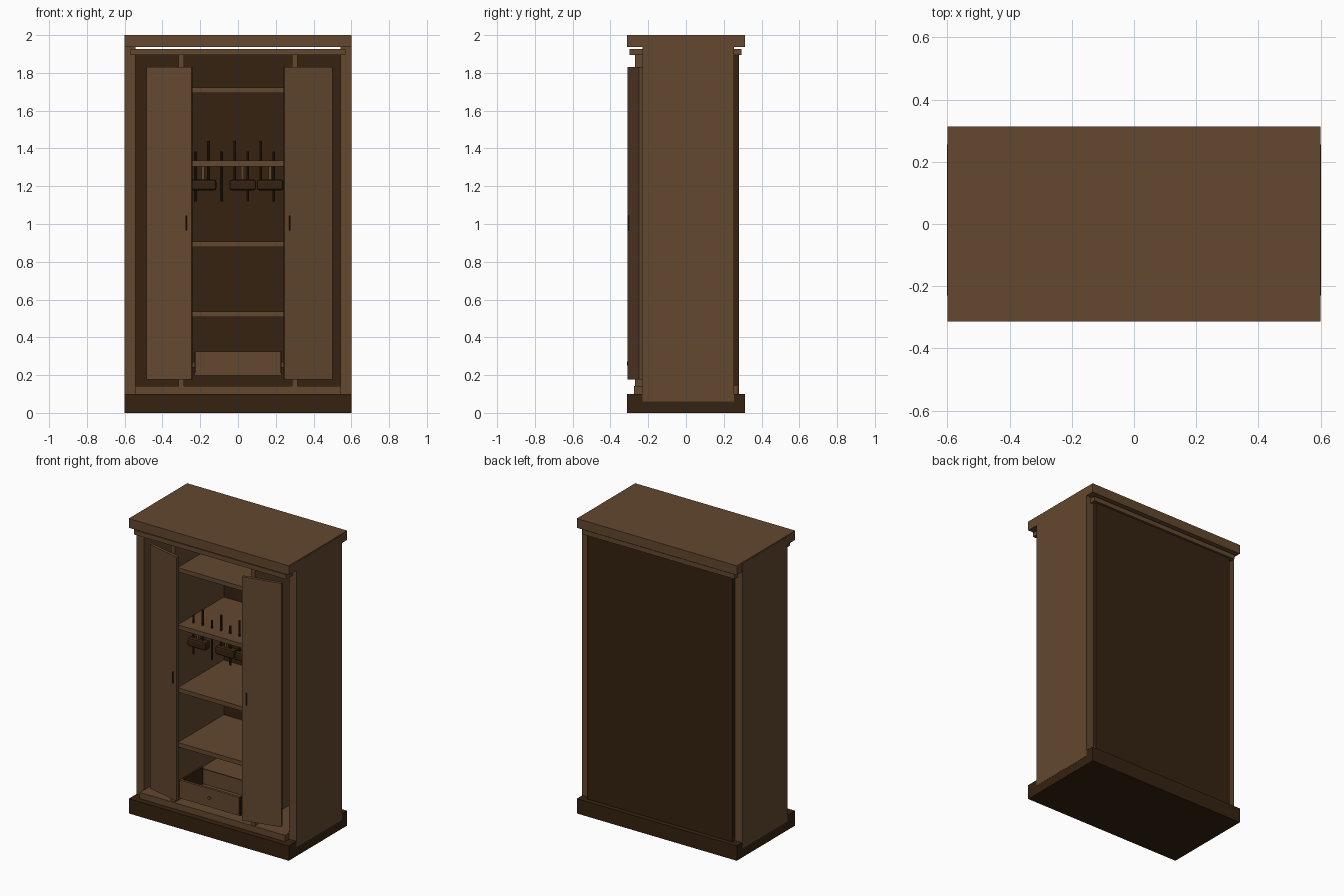
import bpy
import math
from mathutils import Vector

cube = bpy.data.objects.get("Cube")
if cube:
    bpy.data.objects.remove(cube, do_unlink=True)


def material(name, rgb):
    m = bpy.data.materials.new(name)
    m.use_nodes = True
    m.diffuse_color = (*rgb, 1)
    m.node_tree.nodes["Principled BSDF"].inputs["Base Color"].default_value = (*rgb, 1)
    return m


brown = material("warm_brown_wood", (0.125, 0.064, 0.028))
dark = material("dark_brown_wood", (0.036, 0.016, 0.005))


def box(name, x, y, z, mat=brown):
    """Box from (min, max) pairs on each axis."""
    bpy.ops.mesh.primitive_cube_add(size=1)
    o = bpy.context.object
    o.name = name
    for v in o.data.vertices:
        v.co = Vector([r[0] if c < 0 else r[1] for c, r in zip(v.co, (x, y, z))])
    o.data.materials.append(mat)
    return o


def cylinder(name, pos, radius, length, mat, rotation=(0, 0, 0), sides=10):
    bpy.ops.mesh.primitive_cylinder_add(vertices=sides, radius=radius, depth=length,
                                        location=pos, rotation=rotation)
    o = bpy.context.object
    o.name = name
    o.data.materials.append(mat)
    bpy.ops.object.shade_smooth_by_angle()
    return o


# Carcass
box("base", (-.6, .6), (-.313, .313), (0, .1), dark)
box("top_slab", (-.6, .6), (-.313, .313), (1.937, 2))
box("cornice", (-.57, .57), (-.3, .295), (1.895, 1.926))
box("floor_board", (-.545, .545), (-.275, .272), (.101, .143))
box("back_panel", (-.545, .545), (.255, .28), (.1, 1.895), dark)
for side, s in (("right", -1), ("left", 1)):
    box(side + "_side_panel", sorted((s * .543, s * .601)), (-.23, .255), (.06, 1.99))
    box(side + "_partition", sorted((s * .285, s * .315)), (-.27, .255), (.143, 1.895))

# Shelves
for i, z in enumerate((.522, .893, 1.32, 1.708)):
    box(f"shelf_{i + 1}", (-.285, .285), (-.238, .255), (z - .015, z + .015))
box("drawer_shelf", (-.285, .285), (-.05, .255), (.24, .27))

# Doors, slightly open, hinged at the outer edges
for side, s, outer in (("right", -1, .485), ("left", 1, .5)):
    hinge = Vector((s * outer, -.25, 0))
    free = Vector((s * .245, -.309, 0))
    span = free - hinge
    angle = math.atan2(span.y, span.x)
    back = (-.02, 0) if s > 0 else (0, .02)
    door = box(side + "_door", (0, span.length), back, (.177, 1.83))
    door.location, door.rotation_euler.z = hinge, angle
    at = span.length - .03
    front = (0, .006) if s > 0 else (-.006, 0)
    handle = box(side + "_door_handle", (at - .004, at + .004), front, (.965, 1.045), dark)
    handle.location, handle.rotation_euler.z = hinge, angle

# Drawer, pulled forward
box("drawer_front", (-.222, .222), (-.305, -.288), (.205, .325))
box("drawer_bottom", (-.228, .228), (-.3, -.055), (.198, .21))
for side, s in (("right", -1), ("left", 1)):
    box(side + "_drawer_side", sorted((s * .215, s * .229)), (-.3, -.062), (.2, .324), dark)
box("drawer_back", (-.215, .215), (-.066, -.056), (.21, .31))
cylinder("drawer_knob", (0, -.308, .262), .011, .008, brown, (math.pi / 2, 0, 0))

# Pegs standing through the tool shelf, alternately low and high
for i in range(7):
    low, high = ((1.18, 1.44) if i % 2 else (1.12, 1.385))
    cylinder(f"peg_{i + 1}", (-.225 + i * .069, -.155, (low + high) / 2),
             .007, high - low, dark, sides=8)

# Hanging blocks under the tool shelf
for i, x in enumerate((-.185, .025, .17)):
    block = box(f"hanging_block_{i + 1}", (x - .07, x + .07), (-.185, -.13), (1.178, 1.235), dark)
    bevel = block.modifiers.new("rounded_edges", "BEVEL")
    bevel.width, bevel.segments = .012, 2
    box(f"block_hanger_{i + 1}", (x - .008, x + .008), (-.168, -.148), (1.235, 1.305))
